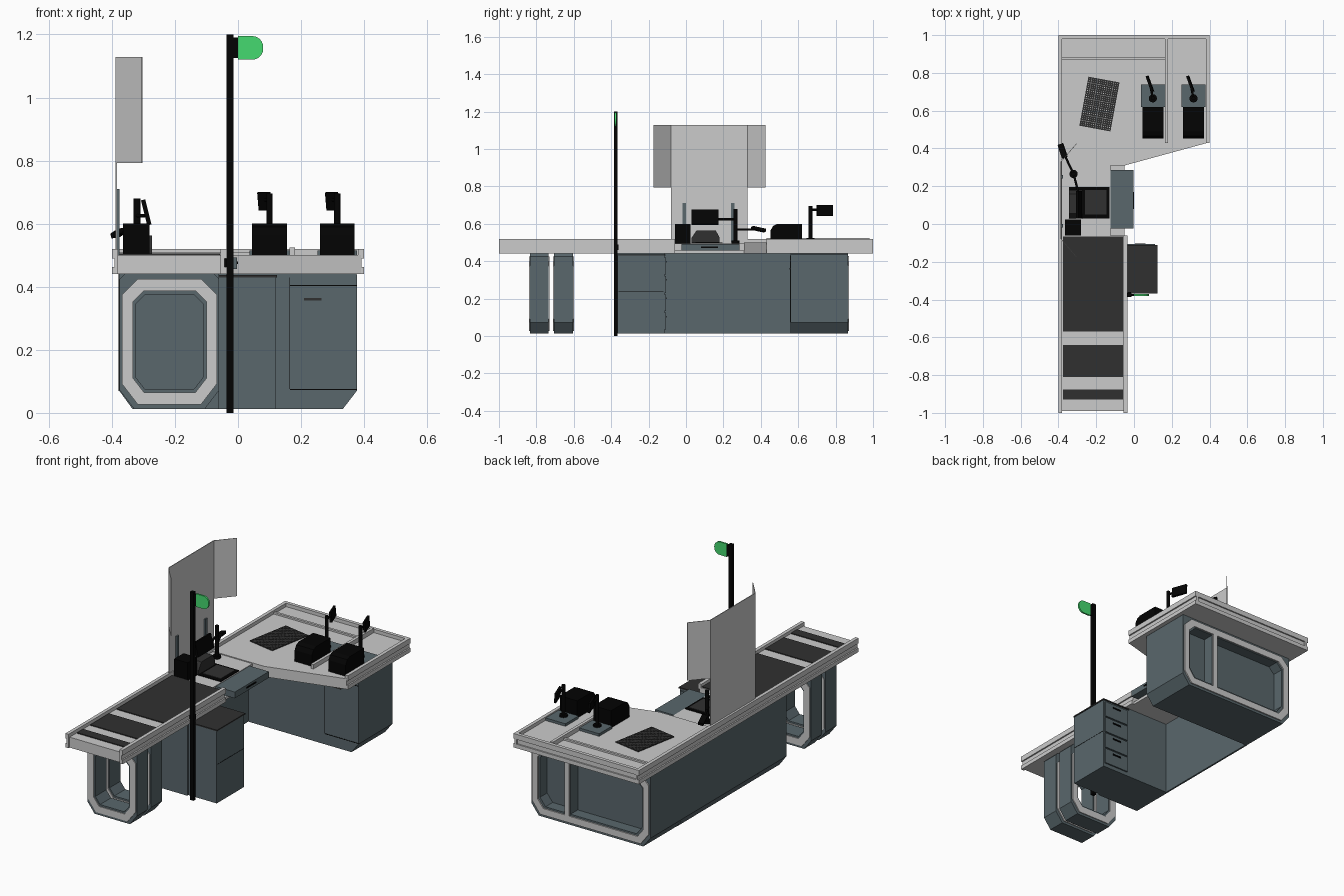
import bpy, bmesh, math
from mathutils import Vector, Euler

if "Cube" in bpy.data.objects:
    bpy.data.objects.remove(bpy.data.objects["Cube"])


def material(name, r, g, b):
    m = bpy.data.materials.new(name)
    m.diffuse_color = (r, g, b, 1)
    m.use_nodes = True
    m.node_tree.nodes["Principled BSDF"].inputs["Base Color"].default_value = m.diffuse_color
    return m


LIGHT = material("light_grey", .56, .56, .56)
BLUE = material("slate_blue", .10, .135, .15)
DARK = material("belt_grey", .03, .03, .03)
BLACK = material("black", .001, .001, .001)
GLASS = material("screen_grey", .55, .55, .55)
GREEN = material("green", .06, .7, .16)
BASE = .013   # underside of the cabinets


def finish(name, bm, mat):
    bmesh.ops.recalc_face_normals(bm, faces=bm.faces)
    me = bpy.data.meshes.new(name)
    bm.to_mesh(me)
    bm.free()
    me.materials.append(mat)
    ob = bpy.data.objects.new(name, me)
    bpy.context.collection.objects.link(ob)
    return ob


def place(axis, p, a):
    return {'x': (a, p[0], p[1]), 'y': (p[0], a, p[1]), 'z': (p[0], p[1], a)}[axis]


def prism(name, pts, axis, a0, a1, mat):
    """Extrude a 2D outline along an axis."""
    bm = bmesh.new()
    lo = [bm.verts.new(place(axis, p, a0)) for p in pts]
    hi = [bm.verts.new(place(axis, p, a1)) for p in pts]
    bm.faces.new(lo)
    bm.faces.new(hi)
    for i in range(len(pts)):
        j = (i + 1) % len(pts)
        bm.faces.new((lo[i], lo[j], hi[j], hi[i]))
    return finish(name, bm, mat)


def box(name, x0, x1, y0, y1, z0, z1, mat, rot=(0, 0, 0)):
    bm = bmesh.new()
    bmesh.ops.create_cube(bm, size=1)
    bmesh.ops.scale(bm, vec=(x1 - x0, y1 - y0, z1 - z0), verts=bm.verts)
    ob = finish(name, bm, mat)
    ob.location = ((x0 + x1) / 2, (y0 + y1) / 2, (z0 + z1) / 2)
    ob.rotation_euler = Euler([math.radians(a) for a in rot])
    return ob


def rod(name, a, b, r, mat, n=12):
    a, b = Vector(a), Vector(b)
    bm = bmesh.new()
    bmesh.ops.create_cone(bm, cap_ends=True, segments=n, radius1=r, radius2=r, depth=(b - a).length)
    ob = finish(name, bm, mat)
    ob.location = (a + b) / 2
    ob.rotation_euler = (b - a).to_track_quat('Z', 'Y').to_euler()
    return ob


def octagon(x0, x1, z0, z1, cb, ct):
    """Rectangle with bottom chamfer cb and top chamfer ct."""
    return [(x0 + cb, z0), (x1 - cb, z0), (x1, z0 + cb * 1.3), (x1, z1 - ct),
            (x1 - ct, z1), (x0 + ct, z1), (x0, z1 - ct), (x0, z0 + cb * 1.3)]


def tube(name, outer, inner, y0, y1, mat):
    """Hollow frame between two matching outlines, along y."""
    bm = bmesh.new()
    loops = [[bm.verts.new((x, y, z)) for x, z in o]
             for o, y in ((outer, y0), (outer, y1), (inner, y1), (inner, y0))]
    for k in range(4):
        a, b = loops[k], loops[(k + 1) % 4]
        for i in range(8):
            j = (i + 1) % 8
            bm.faces.new((a[i], a[j], b[j], b[i]))
    return finish(name, bm, mat)


# Two hollow legs under the conveyor, with light trim rings
for k, (y0, y1) in enumerate(((-.835, -.735), (-.705, -.605))):
    tube(f"conveyor_leg_{k}", octagon(-.375, -.06, BASE, .44, .045, .015),
         octagon(-.325, -.11, .075, .375, .03, .03), y0, y1, BLUE)
    for s, ya, yb in (("front", y0 - .005, y0), ("back", y1, y1 + .005)):
        tube(f"leg_trim_{s}_{k}", octagon(-.368, -.067, .027, .425, .05, .05),
             octagon(-.333, -.1, .065, .387, .035, .035), ya, yb, LIGHT)

# Cashier base, thin wall behind the knee space, bagging base
prism("cashier_base", [(-.335, BASE), (-.06, BASE), (-.06, .44), (-.378, .44), (-.378, .072)],
      'y', -.375, -.115, BLUE)
prism("knee_wall", [(-.335, BASE), (-.325, BASE), (-.325, .44), (-.378, .44), (-.378, .072)],
      'y', -.115, .56, BLUE)
outer = octagon(-.378, .378, BASE, .44, .045, .003)
prism("bagging_base", outer, 'y', .558, .80, BLUE)
tube("bagging_base_end", outer, octagon(-.325, .325, .075, .385, .035, .035), .80, .865, BLUE)
tube("bagging_end_trim", octagon(-.37, .37, .027, .428, .05, .05),
     octagon(-.335, .335, .065, .39, .035, .035), .865, .872, LIGHT)
box("bagging_end_divider", .13, .17, .80, .865, .06, .4, BLUE)
box("divider_trim", .135, .165, .865, .872, .06, .4, LIGHT)

# Panel seams and pull on the bagging front
box("front_seam", .162, .164, .556, .56, .075, .43, BLACK)
box("door_seam", .165, .377, .556, .56, .403, .406, BLACK)
box("kick_seam", .165, .377, .556, .56, .073, .076, BLACK)
box("door_pull", .21, .265, .554, .56, .357, .365, DARK)
box("side_seam", -.379, -.376, -.116, -.114, .07, .44, BLACK)

# Drawer cabinet
box("drawer_cabinet", -.06, .12, -.365, -.115, BASE, .43, BLUE)
box("cabinet_top", -.06, .124, -.368, -.11, .43, .437, DARK)
for i in range(4):
    z = .035 + i * .098
    box(f"drawer_{i}", -.045, .112, -.116, -.107, z, z + .09, BLUE)
    box(f"drawer_pull_{i}", .005, .06, -.109, -.103, z + .065, z + .073, BLACK)
box("cabinet_seam", .119, .121, -.36, -.12, .235, .237, BLACK)

# Counter slabs
box("conveyor_slab", -.385, -.05, -.99, -.06, .44, .5, LIGHT)
box("scanner_slab", -.385, -.125, -.06, .31, .44, .495, LIGHT)
box("scanner_shelf", -.125, -.05, -.06, .31, .44, .456, LIGHT)
prism("bagging_slab", [(-.385, .31), (-.05, .31), (.39, .43), (.39, .99), (-.385, .99)],
      'z', .44, .5, LIGHT)

# Grooved edge rails
groove = [(0, .44), (.02, .44), (.02, .463), (.012, .463), (.012, .49), (.02, .49), (.02, .52), (0, .52)]
def rail(name, base, sign, axis, a0, a1):
    prism(name, [(base + sign * u, z) for u, z in groove], axis, a0, a1, LIGHT)
rail("left_rail", -.38, -1, 'y', -1, 1)
rail("conveyor_right_rail", -.055, 1, 'y', -1, -.06)
rail("bagging_right_rail", .38, 1, 'y', .43, 1)
rail("back_rail", .98, 1, 'x', -.38, .38)
box("bagging_divider", .163, .18, .43, .98, .5, .525, LIGHT)
box("bagging_back_strip", -.38, .163, .868, .882, .5, .51, LIGHT)

# Conveyor belts
for i, (y0, y1) in enumerate(((-.57, -.065), (-.81, -.64), (-.93, -.875))):
    box(f"belt_{i}", -.375, -.057, y0, y1, .498, .505, DARK)

# Slotted mat on the bagging area
mat_rot = math.radians(-10.5)
for n, step, half, a in ((16, .0107, .132, 0), (25, .0107, .082, 90)):
    for i in range(n):
        o = (i - (n - 1) / 2) * step
        d = Vector((o, 0, 0)) if a == 0 else Vector((0, o, 0))
        d.rotate(Euler((0, 0, mat_rot)))
        b = box(f"mat_bar_{a}_{i}", -.0035, .0035, -half, half, .5, .505, DARK)
        b.location = (-.183 + d.x, .635 + d.y, .5025)
        b.rotation_euler = (0, 0, mat_rot + math.radians(a))

# Scanner, cashier tray and receipt printer
box("scanner_bed", -.345, -.13, .03, .195, .49, .5, BLACK)
box("scanner_glass", -.26, -.145, .05, .18, .5, .503, DARK)
prism("scanner_tower", [(.03, .5), (.18, .5), (.18, .525), (.16, .563), (.055, .563), (.03, .525)],
      'x', -.345, -.272, DARK)
box("cashier_tray", -.125, -.003, -.025, .285, .456, .492, BLUE)
box("tray_pull", -.004, 0, .08, .17, .472, .48, BLACK)
box("receipt_printer", -.365, -.28, -.06, .025, .495, .6, BLACK)

# Cashier display and card reader on a pole
rod("display_pole", (-.32, .265, .495), (-.32, .265, .68), .011, BLACK)
rod("pole_foot", (-.32, .265, .495), (-.32, .265, .51), .022, BLACK)
rod("display_arm", (-.32, .265, .625), (-.29, .15, .625), .006, BLACK)
box("cashier_display", -.298, -.284, .03, .175, .595, .677, BLACK, (0, -14, 0))
rod("reader_arm", (-.32, .265, .57), (-.37, .37, .57), .006, BLACK)
box("card_reader", -.393, -.363, .35, .425, .563, .579, BLACK, (-12, -10, 20))

# Two payment stations
for k, x in enumerate((.1, .315)):
    box(f"station_plate_{k}", x - .063, x + .063, .62, .738, .5, .515, BLUE)
    prism(f"station_box_{k}", [(.452, .5), (.62, .5), (.62, .6), (.49, .6), (.467, .59), (.452, .565)],
          'x', x - .055, x + .055, BLACK)
    rod(f"station_pole_{k}", (x, .665, .51), (x, .665, .695), .01, BLACK)
    rod(f"station_foot_{k}", (x, .665, .513), (x, .665, .525), .022, BLACK)
    rod(f"station_arm_{k}", (x, .665, .675), (x - .015, .74, .675), .006, BLACK)
    box(f"station_screen_{k}", x - .022, x - .01, .697, .787, .643, .7, BLACK, (0, -5, 20))

# Protective screen with two angled wings, and brackets
box("screen_panel", -.388, -.384, -.08, .33, .44, 1.128, GLASS)
for s, ya, yb in (("front", -.08, -.175), ("back", .33, .425)):
    prism(f"screen_wing_{s}", [(-.388, ya), (-.306, yb), (-.303, yb), (-.384, ya)], 'z', .793, 1.128, GLASS)
for s, y in (("front", -.01), ("back", .25)):
    box(f"screen_bracket_{s}", -.384, -.376, y - .009, y + .009, .5, .71, BLUE)

# Lane pole with green lamp
box("lane_pole", -.036, -.014, -.386, -.366, 0, 1.2, BLACK)
box("lamp_mount", -.014, 0, -.382, -.37, 1.125, 1.19, BLACK)
r = .035
lamp = [(0, 1.12)] + [(.045 + r * math.cos(t), (1.155 if t < 0 else 1.16) + r * math.sin(t))
                      for t in [math.radians(-90 + 180 * i / 12) for i in range(13)]] + [(0, 1.195)]
prism("lane_lamp", lamp, 'y', -.381, -.371, GREEN)
box("pole_bracket", -.05, -.015, -.38, -.36, .46, .49, BLACK)
